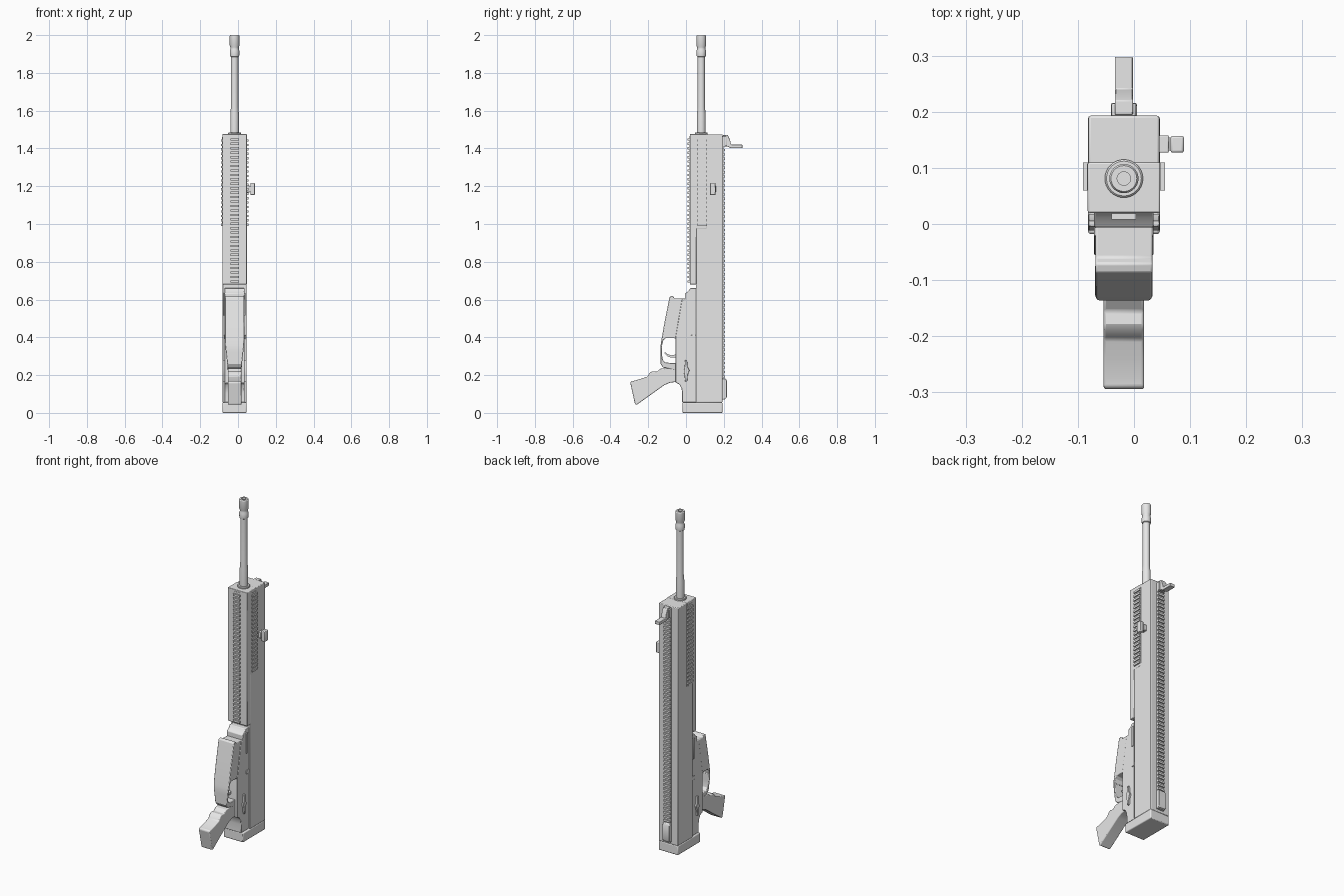
import bpy, bmesh, math

if "Cube" in bpy.data.objects:
    bpy.data.objects.remove(bpy.data.objects["Cube"])

CX = -0.018            # centre plane of the body
BY = 0.081             # barrel axis in y

mat = bpy.data.materials.new("plain_grey")
mat.diffuse_color = (0.8, 0.8, 0.8, 1)
mat.use_nodes = True
mat.node_tree.nodes["Principled BSDF"].inputs["Base Color"].default_value = mat.diffuse_color


def finish(name, bm, bevel=0.0, segs=2, smooth=30):
    bmesh.ops.recalc_face_normals(bm, faces=bm.faces)
    me = bpy.data.meshes.new(name)
    bm.to_mesh(me)
    bm.free()
    me.materials.append(mat)
    ob = bpy.data.objects.new(name, me)
    bpy.context.collection.objects.link(ob)
    bpy.ops.object.select_all(action='DESELECT')
    ob.select_set(True)
    bpy.context.view_layer.objects.active = ob
    bpy.ops.object.shade_smooth_by_angle(angle=math.radians(smooth))
    if bevel:
        m = ob.modifiers.new("bevel", 'BEVEL')
        m.width, m.segments, m.limit_method = bevel, segs, 'ANGLE'
        m.angle_limit = math.radians(35)
    return ob


def prism_bm(pts, lo, hi, axis='x'):
    """Extrude a profile: (y, z) along x, or (x, z) along y."""
    bm = bmesh.new()
    place = (lambda a, b, t: (t, a, b)) if axis == 'x' else (lambda a, b, t: (a, t, b))
    rings = [[bm.verts.new(place(a, b, t)) for a, b in pts] for t in (lo, hi)]
    n = len(pts)
    bm.faces.new(rings[0])
    bm.faces.new(rings[1][::-1])
    for i in range(n):
        j = (i + 1) % n
        bm.faces.new((rings[0][i], rings[0][j], rings[1][j], rings[1][i]))
    return bm


def prism(name, pts, half, bevel=0.0, segs=2):
    return finish(name, prism_bm(pts, CX - half, CX + half), bevel, segs)


def box(name, x, y, z, bevel=0.0):
    pts = [(y[0], z[0]), (y[1], z[0]), (y[1], z[1]), (y[0], z[1])]
    return finish(name, prism_bm(pts, x[0], x[1]), bevel)


def rail(name, z0, z1, root, base, tip, lo, hi, axis):
    """Toothed accessory rail made from one comb-shaped profile."""
    pitch = 0.0235
    pts = [(root, z0)]
    n = int((z1 - z0) / pitch)
    for i in range(n):
        z = z0 + i * pitch
        pts += [(tip, z), (tip, z + pitch * 0.5), (base, z + pitch * 0.5), (base, z + pitch)]
    pts += [(root, z0 + n * pitch)]
    return finish(name, prism_bm(pts, lo, hi, axis))


def lathe(name, prof, centre, segs=32):
    bm = bmesh.new()
    vs = [bm.verts.new((r, 0, z)) for r, z in prof]
    es = [bm.edges.new(p) for p in zip(vs, vs[1:])]
    bmesh.ops.spin(bm, geom=vs + es, cent=(0, 0, 0), axis=(0, 0, 1),
                   angle=math.tau, steps=segs, use_duplicate=False)
    bmesh.ops.remove_doubles(bm, verts=bm.verts, dist=1e-5)
    bmesh.ops.translate(bm, verts=bm.verts, vec=(centre[0], centre[1], 0))
    return finish(name, bm)


# Main body: upper receiver, handguard and butt pad
box("upper_receiver", (CX - .063, CX + .063), (.053, .193), (.055, 1.475), .004)
prism("handguard", [(.02, .68), (.055, .68), (.055, .975), (.11, .975),
                    (.11, 1.476), (.02, 1.476)], .0645, .003)
box("butt_pad", (CX - .064, CX + .064), (-.018, .193), (0, .056), .005)

# Lower receiver
prism("lower_receiver", [(-.02, .055), (.055, .055), (.055, .66), (.022, .66), (.012, .645),
                         (-.006, .632), (-.006, .6), (-.022, .6), (-.056, .4), (-.056, .16),
                         (-.036, .152), (-.024, .13), (-.02, .105)], .053, .003)

# Magazine housing running down into the trigger guard, narrowing at the bottom
bm = prism_bm([(-.003, .605), (-.06, .605), (-.07, .62), (-.087, .615), (-.112, .49),
               (-.132, .375), (-.136, .345), (-.135, .26), (-.122, .24), (-.05, .226),
               (-.05, .264), (-.11, .266), (-.122, .278), (-.126, .3), (-.126, .36),
               (-.12, .385), (-.108, .396), (-.062, .396), (-.054, .388), (-.003, .388)],
              CX - .051, CX + .051)
for zc in (.36, .32, .28):
    bmesh.ops.bisect_plane(bm, geom=bm.verts[:] + bm.edges[:] + bm.faces[:],
                           plane_co=(0, 0, zc), plane_no=(0, 0, 1))
for v in bm.verts:
    t = min(1, max(0, (.37 - v.co.z) / .13))
    v.co.x = CX + (v.co.x - CX) * (1 - .28 * t)
finish("magazine_housing", bm, .004)

# Pistol grip and trigger
prism("pistol_grip", [(-.295, .16), (-.29, .168), (-.275, .17), (-.24, .18), (-.205, .192),
                      (-.19, .214), (-.178, .22), (-.155, .218), (-.135, .234), (-.05, .24),
                      (-.04, .16), (-.06, .163), (-.085, .16), (-.115, .147), (-.262, .042),
                      (-.27, .046)], .036, .008, 3)
prism("trigger", [(-.05, .31), (-.075, .305), (-.095, .31), (-.112, .322), (-.113, .315),
                  (-.095, .298), (-.075, .292), (-.05, .292)], .012)

# Accessory rails on back, front and both sides
rail("top_rail", .07, 1.465, .19, .199, .207, CX - .022, CX + .022, 'x')
rail("bottom_rail", .69, 1.47, .022, .018, .008, CX - .022, CX + .022, 'x')
for side, s in (("left", -1), ("right", 1)):
    rail(side + "_rail", .99, 1.47, CX + s * .06, CX + s * .066, CX + s * .073, .06, .11, 'y')

# Small side controls, the same on both sides
for side, s in (("left", -1), ("right", 1)):
    def strip(name, pts, depth):
        a, b = sorted((CX + s * .05, CX + s * depth))
        finish(side + name, prism_bm(pts, a, b), .001, 1)
    strip("_release_plate", [(.024, .515), (.04, .515), (.04, .635), (.024, .635)], .058)
    strip("_catch", [(.026, .39), (.055, .39), (.055, .412), (.026, .412)], .057)
    strip("_selector", [(-.004, .165), (.006, .165), (.01, .205), (.018, .225), (.008, .245),
                        (.006, .28), (-.004, .28), (-.008, .24), (-.012, .22), (-.008, .2)], .063)

# Barrel with collar and hollow muzzle device
lathe("barrel_collar", [(0, 1.465), (.034, 1.465), (.034, 1.482), (.031, 1.485), (0, 1.485)], (CX, BY))
lathe("barrel", [(.023, 1.47), (.023, 1.58), (.0195, 1.62), (.0195, 1.9)], (CX, BY))
lathe("muzzle_device", [(.0195, 1.885), (.024, 1.888), (.025, 1.895), (.025, 1.918), (.022, 1.926),
                        (.022, 1.936), (.026, 1.945), (.026, 1.995), (.023, 2), (.012, 2),
                        (.012, 1.91), (0, 1.91)], (CX, BY))

# Charging handle on the right side
box("handle_stem", (.04, .062), (.127, .158), (1.168, 1.203), .002)
box("handle_neck", (.06, .068), (.131, .154), (1.172, 1.198))
box("handle_knob", (.065, .089), (.127, .157), (1.153, 1.217), .004)

# Front sight with folded post, and rear sight
prism("front_sight", [(.195, 1.472), (.22, 1.472), (.229, 1.455), (.24, 1.42), (.298, 1.42),
                      (.298, 1.402), (.235, 1.402), (.222, 1.41), (.195, 1.412)], .016, .002)
box("front_sight_base", (CX - .022, CX + .022), (.19, .215), (1.415, 1.465), .003)
prism("rear_sight", [(.19, .075), (.212, .075), (.216, .085), (.216, .17), (.21, .182),
                     (.19, .182)], .023, .003)
